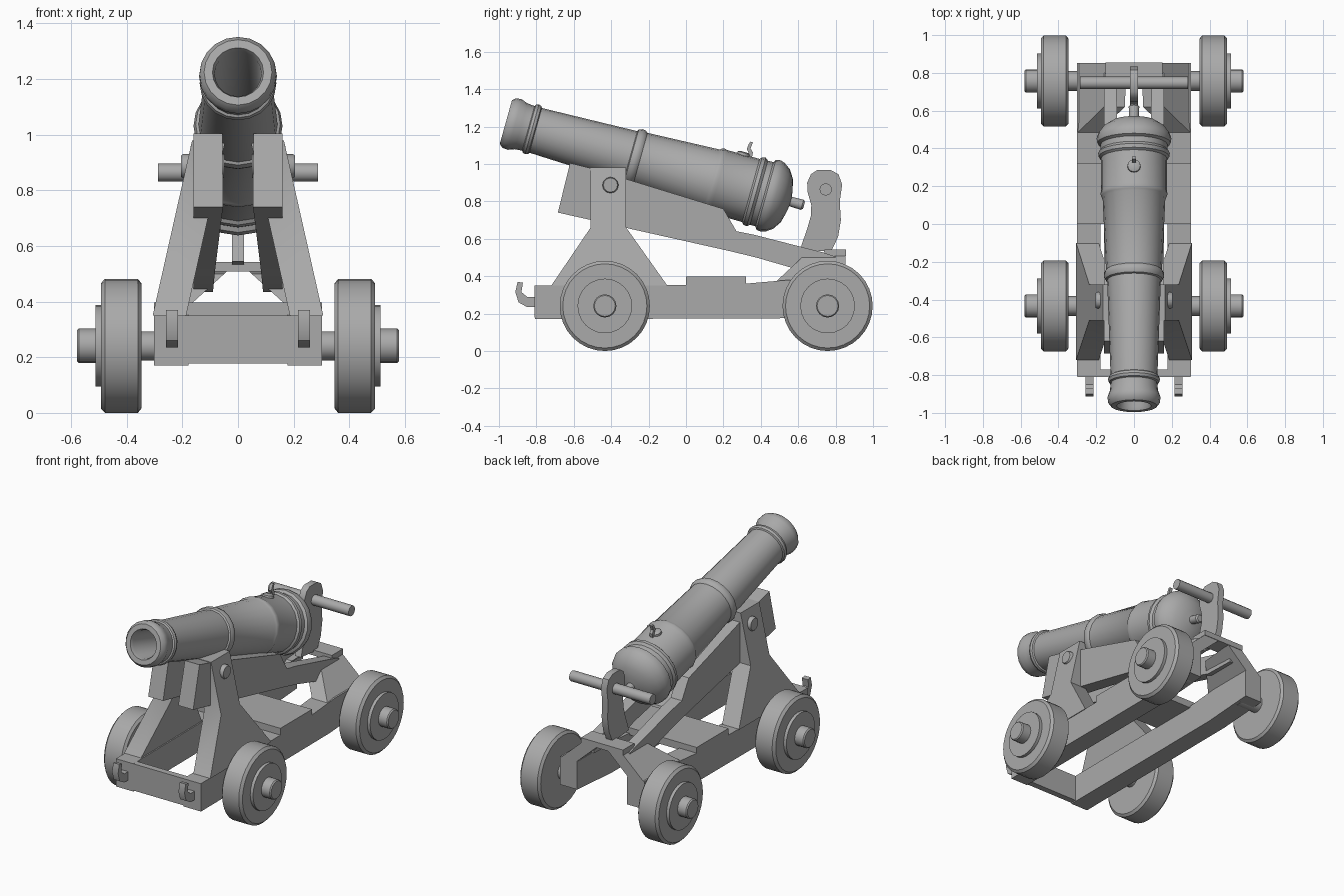
import bpy, bmesh, math
from mathutils import Vector

GREY = bpy.data.materials.new("dark_grey")
GREY.diffuse_color = (0.4, 0.4, 0.4, 1)


def finish(name, bm, mirror=False, angle=35):
    bmesh.ops.recalc_face_normals(bm, faces=bm.faces)
    me = bpy.data.meshes.new(name)
    bm.to_mesh(me)
    bm.free()
    me.materials.append(GREY)
    ob = bpy.data.objects.new(name, me)
    bpy.context.collection.objects.link(ob)
    bpy.ops.object.select_all(action='DESELECT')
    ob.select_set(True)
    bpy.context.view_layer.objects.active = ob
    bpy.ops.object.shade_smooth_by_angle(angle=math.radians(angle))
    if mirror:
        ob.modifiers.new("mirror", 'MIRROR')
    return ob


def prism(name, pts, x_in, x_out, **kw):
    """Side profile (y, z) extruded across x; limits may depend on (y, z)."""
    f = lambda v, p: v(*p) if callable(v) else v
    bm = bmesh.new()
    a = [bm.verts.new((f(x_in, p), *p)) for p in pts]
    b = [bm.verts.new((f(x_out, p), *p)) for p in pts]
    bm.faces.new(a)
    bm.faces.new(b[::-1])
    for i in range(len(pts)):
        j = (i + 1) % len(pts)
        bm.faces.new((a[i], a[j], b[j], b[i]))
    return finish(name, bm, **kw)


def box(name, x0, x1, y0, y1, z0, z1, **kw):
    return prism(name, [(y0, z0), (y1, z0), (y1, z1), (y0, z1)], x0, x1, **kw)


def lathe(name, profile, n, origin, axis, **kw):
    """Revolve (distance, radius) points around an axis."""
    axis = Vector(axis).normalized()
    u = Vector((1, 0, 0)) if abs(axis.x) < 0.5 else Vector((0, 1, 0))
    w = axis.cross(u)
    bm = bmesh.new()
    rings = []
    for t, r in profile:
        c = Vector(origin) + axis * t
        rings.append([bm.verts.new(c + r * (u * math.cos(2 * math.pi * k / n)
                                            + w * math.sin(2 * math.pi * k / n))) for k in range(n)])
    for p, q in zip(rings, rings[1:]):
        for k in range(n):
            bm.faces.new((p[k], p[(k + 1) % n], q[(k + 1) % n], q[k]))
    bm.faces.new(rings[0])
    bm.faces.new(rings[-1])
    return finish(name, bm, **kw)


# Barrel: bore, muzzle swell, bands, breech dome and knob
TILT = math.radians(15.6)
DIR = Vector((0, math.cos(TILT), -math.sin(TILT)))
UP = Vector((0, math.sin(TILT), math.cos(TILT)))
MUZZLE = Vector((0, -0.963, 1.224))
lathe("barrel", [
    (0.7, 0.08), (0.02, 0.084), (0.0, 0.092), (0.0, 0.122), (0.02, 0.138), (0.05, 0.14),
    (0.085, 0.127), (0.125, 0.124), (0.13, 0.133), (0.145, 0.138), (0.16, 0.133), (0.165, 0.124),
    (0.69, 0.142), (0.695, 0.152), (0.715, 0.16), (0.735, 0.156), (0.745, 0.148),
    (1.14, 0.166), (1.15, 0.173), (1.165, 0.178), (1.18, 0.174),
    (1.36, 0.175), (1.37, 0.187), (1.39, 0.19), (1.405, 0.178), (1.435, 0.178),
    (1.445, 0.194), (1.47, 0.198), (1.495, 0.19), (1.53, 0.165), (1.56, 0.12), (1.575, 0.06),
    (1.58, 0.026), (1.645, 0.028), (1.655, 0.02)], 20, MUZZLE, DIR)

# Vent ring and little hook on the breech
vent = MUZZLE + DIR * 1.27 + UP * 0.165
lathe("vent_ring", [(0, 0.036), (0.018, 0.034), (0.024, 0.022)], 12, vent, UP)
prism("vent_hook", [(0.325, 1.03), (0.335, 1.06), (0.325, 1.08), (0.335, 1.105), (0.345, 1.12),
                    (0.358, 1.115), (0.35, 1.095), (0.345, 1.082), (0.358, 1.062), (0.35, 1.02)],
      -0.01, 0.01)

# Trunnions
lathe("trunnion", [(0.05, 0.043), (0.198, 0.043), (0.205, 0.038)], 12, (0, -0.404, 0.887), (1, 0, 0), mirror=True)

# Upper cheek beams carrying the barrel
prism("cheek_beam", [(-0.685, 0.74), (-0.62, 1.005), (-0.5, 0.975), (0.2, 0.76), (0.27, 0.64),
                     (0.37, 0.62), (0.74, 0.525), (0.8, 0.505), (0.8, 0.435), (0.6, 0.435),
                     (0.375, 0.5), (0.23, 0.535)],
      lambda y, z: 0.055 + 0.028 * (y + 0.65), 0.16, mirror=True)

# Slanted front legs with flared feet
leg_out = lambda y, z: 0.31 - 0.225 * (z - 0.335)
prism("front_leg", [(-0.51, 0.98), (-0.32, 0.98), (-0.32, 0.66), (-0.1, 0.35), (-0.72, 0.35), (-0.51, 0.66)],
      lambda y, z: leg_out(y, z) - 0.12, leg_out, mirror=True)

# Slanted rear supports
rear_out = lambda y, z: 0.302 - 1.1 * (z - 0.37)
prism("rear_support", [(0.48, 0.37), (0.62, 0.5), (0.852, 0.51), (0.852, 0.37)],
      lambda y, z: rear_out(y, z) - 0.11, rear_out, mirror=True)

# Lower rails, cross pieces
prism("side_rail", [(-0.808, 0.17), (-0.808, 0.35), (0.26, 0.355), (0.55, 0.38), (0.852, 0.38),
                    (0.852, 0.2), (0.5, 0.175)], 0.178, 0.302, mirror=True)
box("front_crossbeam", -0.3, 0.3, -0.81, -0.77, 0.178, 0.35)
box("middle_plank", -0.302, 0.302, 0.0, 0.322, 0.35, 0.397)
box("rear_plate", -0.15, 0.15, 0.74, 0.855, 0.508, 0.543)

# Front tow hooks
prism("tow_hook", [(-0.8, 0.29), (-0.85, 0.29), (-0.88, 0.315), (-0.872, 0.365), (-0.9, 0.37),
                   (-0.913, 0.315), (-0.895, 0.26), (-0.85, 0.235), (-0.8, 0.235)],
      0.215, 0.258, mirror=True)

# Elevating lever and its handle bar
prism("lever", [(0.61, 0.545), (0.647, 0.65), (0.667, 0.72), (0.67, 0.78), (0.65, 0.85), (0.648, 0.9),
                (0.668, 0.945), (0.7, 0.967), (0.775, 0.967), (0.815, 0.945), (0.835, 0.89), (0.822, 0.8),
                (0.828, 0.7), (0.813, 0.61), (0.775, 0.53)], -0.021, 0.021)
lathe("lever_handle", [(-0.287, 0.033), (0.287, 0.033)], 12, (0, 0.747, 0.864), (1, 0, 0))

# Wheels with hubs and axle stubs
for pos, y in (("front", -0.434), ("rear", 0.757)):
    c = (0, y, 0.241)
    lathe(pos + "_wheel", [(0.347, 0.225), (0.36, 0.241), (0.478, 0.241), (0.493, 0.225)], 32, c, (1, 0, 0), mirror=True)
    lathe(pos + "_hub", [(0.48, 0.146), (0.513, 0.146)], 24, c, (1, 0, 0), mirror=True)
    lathe(pos + "_axle", [(0.2, 0.052), (0.4, 0.052), (0.4, 0.062), (0.572, 0.062), (0.579, 0.056)],
          16, c, (1, 0, 0), mirror=True)
